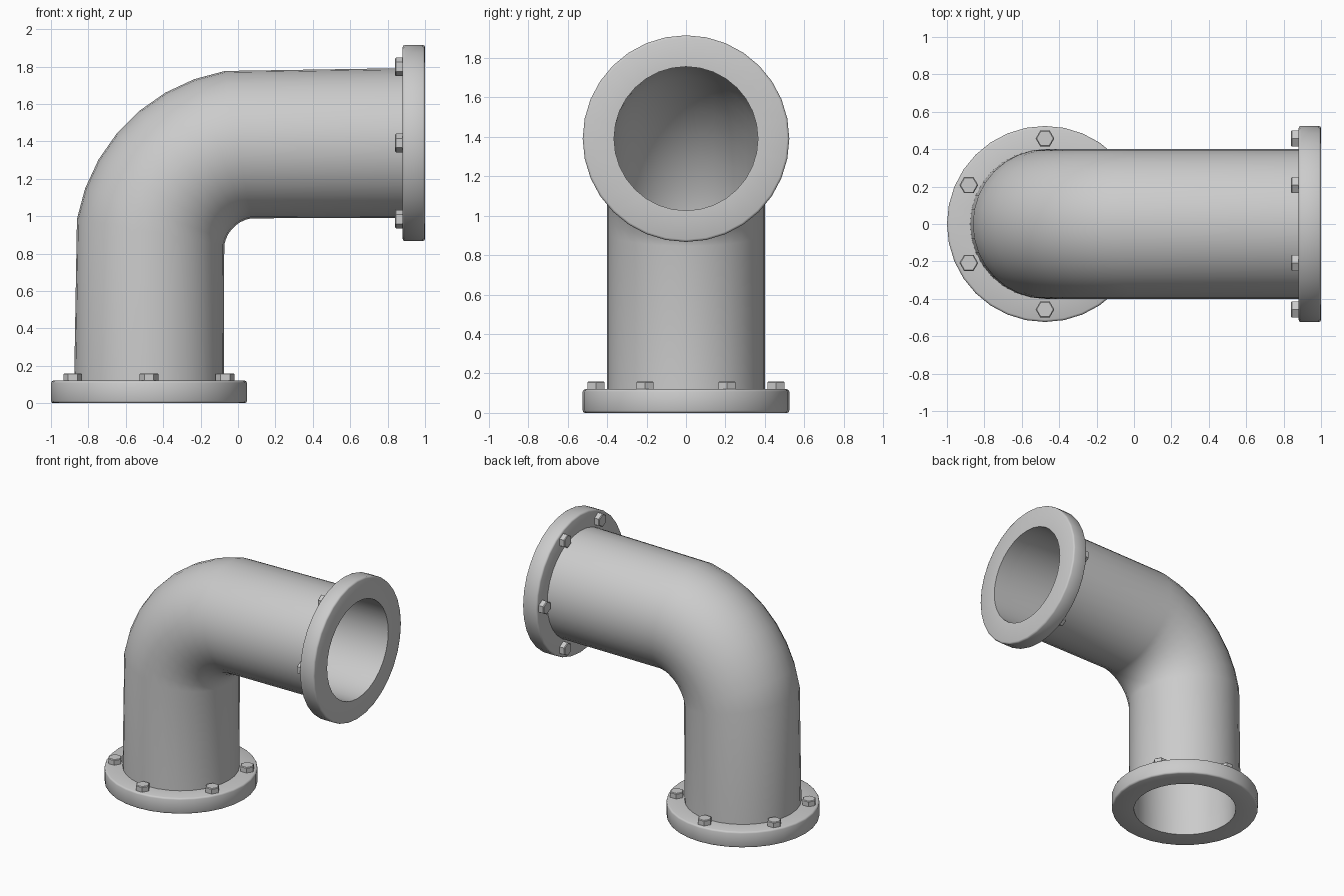
import bpy, bmesh
from math import sin, cos, pi, radians
from mathutils import Matrix, Vector

if "Cube" in bpy.data.objects:
    bpy.data.objects.remove(bpy.data.objects["Cube"])

SIDES = 32
R_OUT, R_IN, R_FLANGE, THICK = 0.40, 0.365, 0.524, 0.12
AXIS_X, AXIS_Z, BEND = -0.476, 1.391, 0.5755
# local z points from each open end into the pipe
ENDS = {"lower": Matrix.Translation((AXIS_X, 0, 0)),
        "side": Matrix.Translation((1, 0, AXIS_Z)) @ Matrix.Rotation(-pi / 2, 4, 'Y')}


def finish(bm, name, angle=35):
    bmesh.ops.recalc_face_normals(bm, faces=bm.faces)
    me = bpy.data.meshes.new(name)
    bm.to_mesh(me)
    bm.free()
    ob = bpy.data.objects.new(name, me)
    bpy.context.collection.objects.link(ob)
    bpy.ops.object.select_all(action='DESELECT')
    ob.select_set(True)
    bpy.context.view_layer.objects.active = ob
    bpy.ops.object.shade_smooth_by_angle(angle=radians(angle))
    return ob


def skin(bm, rings, closed):
    n = len(rings)
    for i in range(n if closed else n - 1):
        a, b = rings[i], rings[(i + 1) % n]
        for k in range(SIDES):
            j = (k + 1) % SIDES
            bm.faces.new((a[k], a[j], b[j], b[k]))


def ring(bm, centre, radial, r):
    return [bm.verts.new(centre + r * (cos(2 * pi * k / SIDES) * radial
                                       + sin(2 * pi * k / SIDES) * Vector((0, 1, 0))))
            for k in range(SIDES)]


# Elbow pipe: outer and inner wall swept along the same path
pivot = Vector((AXIS_X + BEND, 0, AXIS_Z - BEND))
stations = [(Vector((AXIS_X, 0, THICK)), Vector((-1, 0, 0)))]
for deg in range(10, 90, 10):
    d = Vector((-cos(radians(deg)), 0, sin(radians(deg))))
    stations.append((pivot + BEND * d, d))
stations.append((Vector((1 - THICK, 0, AXIS_Z)), Vector((0, 0, 1))))
bm = bmesh.new()
outer = [ring(bm, c, d, R_OUT) for c, d in stations]
inner = [ring(bm, c, d, R_IN) for c, d in reversed(stations)]
skin(bm, outer + inner, True)
finish(bm, "elbow_pipe", 40)

# Bolt pattern on each flange
BOLTS = [(0, 0.457), (0, -0.457)] + [(sx * 0.407, sy * 0.208) for sx in (-1, 1) for sy in (-1, 1)]
e = 0.012
PROFILE = [(R_IN, 0), (R_FLANGE - e, 0), (R_FLANGE - e * 0.3, e * 0.3), (R_FLANGE, e),
           (R_FLANGE, THICK - e), (R_FLANGE - e * 0.3, THICK - e * 0.3),
           (R_FLANGE - e, THICK), (R_IN, THICK)]

for end, matrix in ENDS.items():
    # Flange ring
    bm = bmesh.new()
    skin(bm, [ring(bm, Vector((0, 0, z)), Vector((1, 0, 0)), r) for r, z in PROFILE], True)
    bm.transform(matrix)
    finish(bm, end + "_flange", 50)

    # Hexagonal bolt heads
    bm = bmesh.new()
    for x, y in BOLTS:
        bmesh.ops.create_cone(bm, cap_ends=True, segments=6, radius1=0.05, radius2=0.05,
                              depth=0.05, matrix=Matrix.Translation((x, y, THICK + 0.015))
                              @ Matrix.Rotation(pi / 2, 4, 'Z'))
    # keep hexagon corners along the local x direction
    for i, (x, y) in enumerate(BOLTS):
        verts = sorted([v for v in bm.verts if (v.co.xy - Vector((x, y))).length < 0.06],
                       key=lambda v: v.co.x)
        if max(v.co.x for v in verts) - x < 0.047:
            bmesh.ops.rotate(bm, verts=verts, cent=(x, y, 0), matrix=Matrix.Rotation(pi / 2, 3, 'Z'))
    top = [ed for ed in bm.edges if all(v.co.z > THICK + 0.03 for v in ed.verts)]
    bmesh.ops.bevel(bm, geom=top, offset=0.005, segments=1, affect='EDGES')
    bm.transform(matrix)
    finish(bm, end + "_bolts", 25)
